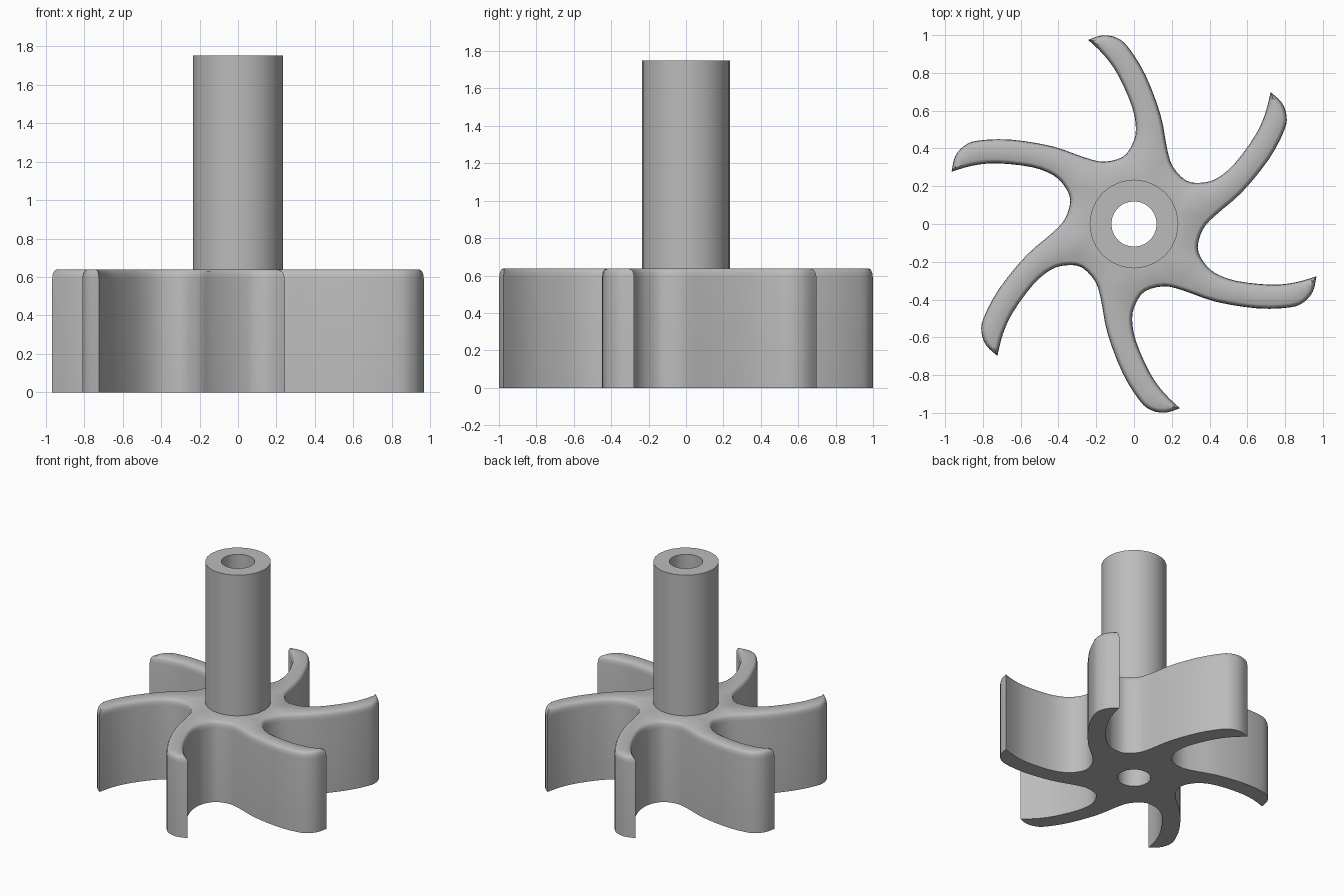
import bpy, bmesh, math
from mathutils import Vector, Matrix

cube = bpy.data.objects.get("Cube")
if cube:
    bpy.data.objects.remove(cube, do_unlink=True)

BLADES = 6
BORE, SHAFT = 0.12, 0.235
DECK, TOP = 0.638, 1.75
ROUND_IN, ROUND_DOWN = 0.022, 0.05
SIDES = 24

grey = bpy.data.materials.new("grey plastic")
grey.use_nodes = True
grey.diffuse_color = (0.5, 0.5, 0.5, 1)
grey.node_tree.nodes["Principled BSDF"].inputs["Base Color"].default_value = grey.diffuse_color


def finish(name, bm, angle):
    bmesh.ops.recalc_face_normals(bm, faces=bm.faces)
    mesh = bpy.data.meshes.new(name)
    bm.to_mesh(mesh)
    bm.free()
    mesh.materials.append(grey)
    obj = bpy.data.objects.new(name, mesh)
    bpy.context.collection.objects.link(obj)
    bpy.ops.object.select_all(action='DESELECT')
    obj.select_set(True)
    bpy.context.view_layer.objects.active = obj
    bpy.ops.object.shade_smooth_by_angle(angle=math.radians(angle))
    return obj


def circle(radius):
    return [Vector((radius * math.cos(a), radius * math.sin(a)))
            for a in (2 * math.pi * i / SIDES for i in range(SIDES))]


def spin(points, k):
    turn = Matrix.Rotation(-2 * math.pi * k / BLADES, 2)
    return [turn @ p for p in points]


def smooth_path(pts, steps=3):
    """Catmull-Rom curve through the points, without the last one."""
    ext = [pts[0]] + pts + [pts[-1]]
    out = []
    for a, b, c, d in zip(ext, ext[1:], ext[2:], ext[3:]):
        for s in range(steps):
            t = s / steps
            out.append(0.5 * (2 * b + (c - a) * t + (2 * a - 5 * b + 4 * c - d) * t * t
                              + (3 * b - a - 3 * c + d) * t ** 3))
    return out


def inset(loop, dist):
    """Move a clockwise loop inward, with limited mitres at the tips."""
    out = []
    for i, p in enumerate(loop):
        u = (p - loop[i - 1]).normalized()
        v = (loop[(i + 1) % len(loop)] - p).normalized()
        n1, n2 = Vector((u.y, -u.x)), Vector((v.y, -v.x))
        n = (n1 + n2).normalized()
        out.append(p + n * dist * min(1 / max(n.dot(n1), 0.1), 1.5))
    return out


def add_ring(bm, loop, z):
    verts = [bm.verts.new((p.x, p.y, z)) for p in loop]
    edges = [bm.edges.new((verts[i - 1], verts[i])) for i in range(len(verts))]
    return verts, edges


def bridge(bm, a, b):
    for i in range(len(a)):
        bm.faces.new((a[i - 1], a[i], b[i], b[i - 1]))


# Blade outline: convex back from the tip, then the hollow side to the next tip
back = [Vector(p) for p in [(-.243, .975), (-.165, .999), (-.09, .985), (-.03, .935),
                            (.06, .79), (.14, .58), (.175, .40)]]
hollow = [Vector(p) for p in [(-.16, .33), (-.06, .355), (-.01, .42), (.01, .50),
                              (-.01, .62), (-.085, .79), (-.16, .895), (-.243, .975)]]
segment = smooth_path(back + spin(hollow, 1))
outline = [p for k in range(BLADES) for p in spin(segment, k)]

# Impeller: straight walls, rounded upper rim, flat caps with a round opening
bm = bmesh.new()
rings = [add_ring(bm, outline, 0)]
for s in range(4):
    a = math.pi / 2 * s / 3
    rings.append(add_ring(bm, inset(outline, ROUND_IN * (1 - math.cos(a))),
                          DECK - ROUND_DOWN * (1 - math.sin(a))))
for low, high in zip(rings, rings[1:]):
    bridge(bm, low[0], high[0])
for ring, radius, z in ((rings[0], BORE, 0), (rings[-1], SHAFT, DECK)):
    hole = add_ring(bm, circle(radius), z)
    bmesh.ops.triangle_fill(bm, use_beauty=True, edges=ring[1] + hole[1])
finish("bladed_impeller", bm, 40)

# Hollow shaft: the bore runs through the impeller, the outside starts on its deck
bm = bmesh.new()
walls = [add_ring(bm, circle(r), z)[0]
         for r, z in ((BORE, 0), (BORE, TOP), (SHAFT, TOP), (SHAFT, DECK))]
for low, high in zip(walls, walls[1:]):
    bridge(bm, low, high)
shaft = finish("hollow_shaft", bm, 40)
